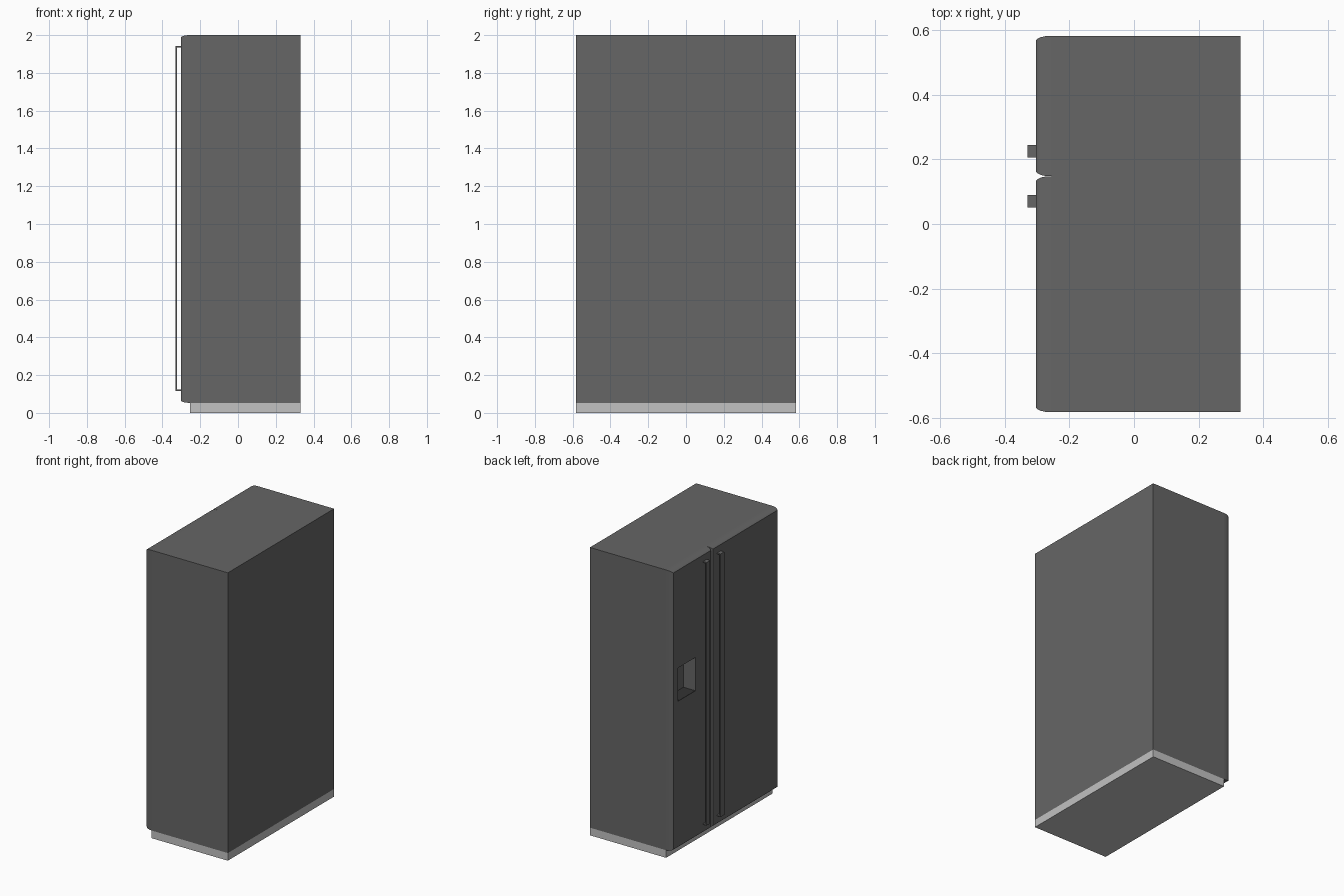
import bpy, bmesh, math

if "Cube" in bpy.data.objects:
    bpy.data.objects.remove(bpy.data.objects["Cube"], do_unlink=True)


def material(name, value):
    m = bpy.data.materials.new(name)
    m.use_nodes = True
    color = (value, value, value, 1)
    m.diffuse_color = color
    m.node_tree.nodes["Principled BSDF"].inputs["Base Color"].default_value = color
    return m


DARK = material("dark grey", 0.133)
LIGHT = material("light grey", 0.54)
BLACK = material("near black", 0.033)


def loft(name, rings, mat):
    """Solid through rectangles (x, y0, y1, z0, z1) stacked along x."""
    bm = bmesh.new()
    loops = [[bm.verts.new((x, y, z)) for y, z in ((y0, z0), (y1, z0), (y1, z1), (y0, z1))]
             for x, y0, y1, z0, z1 in rings]
    for a, b in zip(loops, loops[1:]):
        for i in range(4):
            j = (i + 1) % 4
            bm.faces.new((a[i], a[j], b[j], b[i]))
    bm.faces.new(loops[0])
    bm.faces.new(loops[-1])
    bmesh.ops.recalc_face_normals(bm, faces=bm.faces)
    mesh = bpy.data.meshes.new(name)
    bm.to_mesh(mesh)
    bm.free()
    ob = bpy.data.objects.new(name, mesh)
    bpy.context.collection.objects.link(ob)
    mesh.materials.append(mat)
    return ob


def box(name, x0, x1, y0, y1, z0, z1, mat):
    return loft(name, [(x0, y0, y1, z0, z1), (x1, y0, y1, z0, z1)], mat)


HALF, BASE, TOP, SEAM = 0.583, 0.053, 2.0, 0.148
DOOR_BACK = -0.255

# Plinth and cabinet
box("plinth", DOOR_BACK, 0.33, -HALF, HALF, 0, BASE, LIGHT)
cabinet = box("cabinet", DOOR_BACK, 0.33, -HALF, HALF, BASE, TOP, DARK)


# Doors with rounded front edges
def door(name, y0, y1):
    steps = ((DOOR_BACK, 0), (-0.275, 0.001), (-0.289, 0.004), (-0.299, 0.009), (-0.303, 0.013))
    return loft(name, [(x, y0 + d, y1 - d, BASE + d, TOP - d) for x, d in steps], DARK)


wide_door = door("wide_door", -HALF, SEAM)
narrow_door = door("narrow_door", SEAM, HALF)

# Dispenser recess cut through the narrow door into the cabinet
Y0, Y1, Z0, Z1, DEEP = 0.33, 0.518, 1.075, 1.308, -0.211
cutter = box("recess_cutter", -0.4, DEEP, Y0, Y1, Z0, Z1, DARK)
cutter.hide_render = True
for ob in (narrow_door, cabinet):
    mod = ob.modifiers.new("recess", 'BOOLEAN')
    mod.operation = 'DIFFERENCE'
    mod.solver = 'EXACT'
    mod.object = cutter
    bpy.context.view_layer.objects.active = ob
    bpy.ops.object.modifier_apply(modifier=mod.name)
bpy.data.objects.remove(cutter, do_unlink=True)
box("dispenser_tray", -0.302, DEEP, Y0, Y1, Z0 - 0.002, Z0 + 0.002, BLACK)

# Long bracket handles either side of the seam
for side, y0 in (("narrow", 0.206), ("wide", 0.051)):
    y1 = y0 + 0.039
    box(side + "_door_handle_bar", -0.33, -0.322, y0, y1, 0.115, 1.943, DARK)
    for end, z in (("lower", 0.115), ("upper", 1.935)):
        box(f"{side}_door_handle_{end}_mount", -0.322, -0.302, y0, y1, z, z + 0.008, DARK)

# Smooth the rounded door edges
bpy.ops.object.select_all(action='DESELECT')
for ob in (wide_door, narrow_door):
    ob.select_set(True)
bpy.context.view_layer.objects.active = wide_door
bpy.ops.object.shade_smooth_by_angle(angle=math.radians(35))
